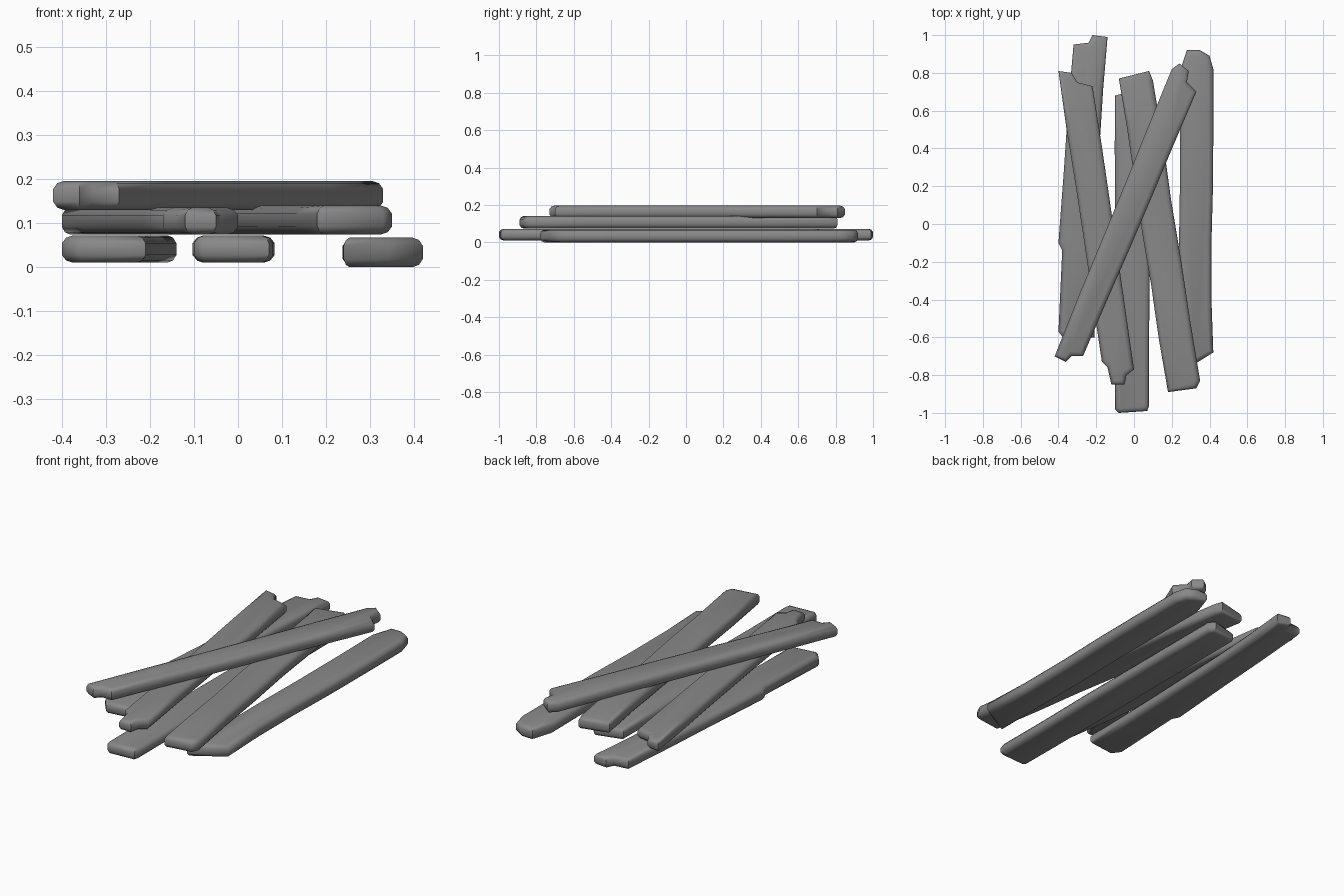
import bpy
import bmesh
import random
from math import radians
from mathutils import Vector

random.seed(4)

default_cube = bpy.data.objects.get("Cube")
if default_cube:
    bpy.data.objects.remove(default_cube, do_unlink=True)


def make_material(name, colour):
    material = bpy.data.materials.new(name)
    material.use_nodes = True
    material.diffuse_color = colour
    material.node_tree.nodes["Principled BSDF"].inputs["Base Color"].default_value = colour
    return material


weathered_grey = make_material("weathered grey wood", (0.25, 0.25, 0.25, 1))


def split_long_sides(points, step=0.3, wobble=0.004):
    """Add slightly uneven points along the long sides of a plank outline."""
    result = []
    for start, end in zip(points, points[1:] + points[:1]):
        count = max(1, round((end - start).length / step))
        for i in range(count):
            point = start.lerp(end, i / count)
            if i:
                point.x += random.uniform(-wobble, wobble)
            result.append(point)
    return result


def inset_outline(points, amount):
    """Move each point inwards along its averaged edge normal."""
    result = []
    for i, point in enumerate(points):
        before = (point - points[i - 1]).normalized()
        after = (points[(i + 1) % len(points)] - point).normalized()
        along = (before + after).normalized()
        result.append(point + Vector((-along.y, along.x)) * amount)
    return result


def make_plank(name, bottom, top, outline):
    """Counter-clockwise outline, thickened with worn, rounded rims."""
    points = split_long_sides([Vector(p) for p in outline])
    height = top - bottom
    # Each ring is (share of the height, inset)
    profile = [(0, 0.026), (0.08, 0.010), (0.28, 0), (0.72, 0), (0.92, 0.010), (1, 0.026)]
    bm = bmesh.new()
    rings = []
    for share, inset in profile:
        z = bottom + height * share
        rings.append([bm.verts.new((p.x, p.y, z)) for p in inset_outline(points, inset)])
    # Side walls
    for lower, upper in zip(rings, rings[1:]):
        for i in range(len(points)):
            j = (i + 1) % len(points)
            bm.faces.new((lower[i], lower[j], upper[j], upper[i]))
    # Flat faces
    bm.faces.new(rings[0][::-1])
    bm.faces.new(rings[-1])
    mesh = bpy.data.meshes.new(name)
    bm.to_mesh(mesh)
    bm.free()
    mesh.materials.append(weathered_grey)
    plank = bpy.data.objects.new(name, mesh)
    bpy.context.collection.objects.link(plank)
    bpy.ops.object.select_all(action="DESELECT")
    plank.select_set(True)
    bpy.context.view_layer.objects.active = plank
    bpy.ops.object.shade_smooth_by_angle(angle=radians(50))
    return plank


# Bottom layer
make_plank("bottom_right_plank", 0.01, 0.072, [
    (-0.40, -0.57), (-0.36, -0.62), (-0.21, -0.60), (-0.18, 0.45), (-0.14, 0.99),
    (-0.22, 1.0), (-0.24, 0.96), (-0.32, 0.95), (-0.37, 0.3), (-0.40, -0.10), (-0.38, -0.14)])
make_plank("bottom_middle_plank", 0.01, 0.072, [
    (-0.10, -0.98), (-0.08, -1.0), (0.07, -0.99), (0.08, -0.96),
    (0.08, 0.68), (0.05, 0.72), (-0.10, 0.68)])
make_plank("bottom_left_plank", 0.0, 0.067, [
    (0.24, -0.78), (0.34, -0.73), (0.42, -0.68), (0.41, -0.4), (0.42, 0.82),
    (0.40, 0.89), (0.35, 0.92), (0.28, 0.92), (0.24, 0.80)])

# Middle layer
make_plank("middle_right_plank", 0.074, 0.135, [
    (-0.17, -0.73), (-0.14, -0.76), (-0.12, -0.85), (-0.05, -0.85), (-0.04, -0.80),
    (0.0, -0.77), (-0.22, 0.73), (-0.30, 0.75), (-0.33, 0.80), (-0.40, 0.81)])
make_plank("middle_left_plank", 0.074, 0.14, [
    (0.13, -0.6), (0.18, -0.89), (0.33, -0.87), (0.35, -0.83),
    (0.10, 0.76), (0.08, 0.81), (-0.08, 0.77)])

# Top plank laid across the pile
make_plank("top_cross_plank", 0.13, 0.196, [
    (-0.42, -0.70), (-0.36, -0.73), (-0.33, -0.70), (-0.27, -0.70), (0.33, 0.70),
    (0.28, 0.75), (0.29, 0.81), (0.24, 0.85), (0.20, 0.82)])
